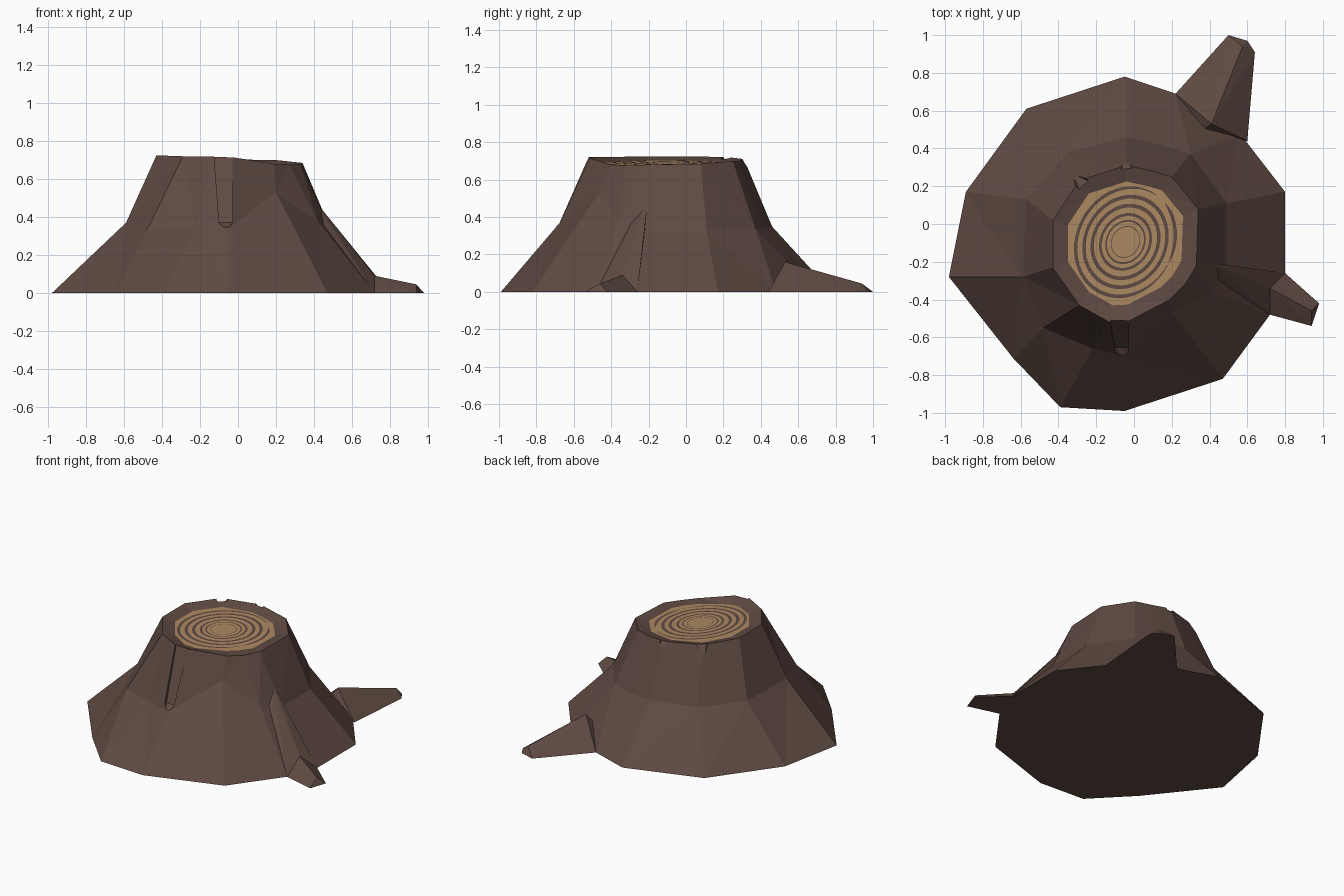
import bpy, bmesh, math

if "Cube" in bpy.data.objects:
    bpy.data.objects.remove(bpy.data.objects["Cube"])

def material(name, col):
    m = bpy.data.materials.new(name)
    m.diffuse_color = (*col, 1)
    m.use_nodes = True
    m.node_tree.nodes["Principled BSDF"].inputs["Base Color"].default_value = m.diffuse_color
    return m

BARK = material("bark", (0.115, 0.068, 0.055))
WOOD = material("cut_wood", (0.42, 0.25, 0.12))
CX, CY = -0.045, -0.095

def cut_z(x):
    # slightly tilted saw cut
    return 0.685 - 0.05 * (x - CX)

def finish(name, bm, mat):
    bmesh.ops.recalc_face_normals(bm, faces=bm.faces)
    me = bpy.data.meshes.new(name)
    bm.to_mesh(me)
    bm.free()
    ob = bpy.data.objects.new(name, me)
    bpy.context.collection.objects.link(ob)
    me.materials.append(mat)
    return ob

def hull(name, pts, mat=BARK):
    bm = bmesh.new()
    vs = [bm.verts.new(p) for p in pts]
    r = bmesh.ops.convex_hull(bm, input=vs)
    bmesh.ops.delete(bm, geom=[v for v in bm.verts if not v.link_faces], context='VERTS')
    return finish(name, bm, mat)

# Trunk columns, counter-clockwise: base xy, mid xyz, top xyz
COLS = [
    (0.80, 0.17, 0.49, 0.11, 0.33, 0.34, 0.08, 0.685),
    (0.56, 0.48, 0.30, 0.37, 0.34, 0.20, 0.25, 0.70),
    (0.22, 0.69, 0.14, 0.42, 0.34, 0.10, 0.28, 0.70),
    (-0.05, 0.78, -0.04, 0.46, 0.35, -0.04, 0.31, 0.71),
    (-0.57, 0.61, -0.35, 0.38, 0.35, -0.29, 0.23, 0.72),
    (-0.89, 0.17, -0.57, 0.13, 0.36, -0.43, 0.02, 0.725),
    (-0.98, -0.28, -0.59, -0.28, 0.37, -0.43, -0.23, 0.725),
    (-0.64, -0.71, -0.48, -0.55, 0.33, -0.29, -0.43, 0.72),
    (-0.39, -0.97, -0.22, -0.66, 0.34, -0.13, -0.52, 0.72),
    (-0.05, -0.99, -0.05, -0.70, 0.34, -0.03, -0.515, 0.715),
    (0.47, -0.82, 0.20, -0.465, 0.53, 0.19, -0.40, 0.68),
    (0.72, -0.48, 0.42, -0.36, 0.38, 0.27, -0.32, 0.675),
    (0.80, -0.26, 0.49, -0.22, 0.33, 0.33, -0.22, 0.68),
]
bm = bmesh.new()
rings = [[], [], [], []]
cut_outline = []
for bx, by, mx, my, mz, tx, ty, tz in COLS:
    ix, iy = CX + (tx - CX) * 0.79, CY + (ty - CY) * 0.79
    cut_outline.append((ix, iy, cut_z(ix) + 0.002))
    for ring, p in zip(rings, ((bx, by, 0), (mx, my, mz), (tx, ty, tz), (ix, iy, cut_z(ix)))):
        ring.append(bm.verts.new(p))
n = len(COLS)
for a, b in zip(rings, rings[1:]):
    for i in range(n):
        j = (i + 1) % n
        bm.faces.new((a[i], a[j], b[j], b[i]))
bm.faces.new(rings[0][::-1])
bm.faces.new(rings[3])
bmesh.ops.triangulate(bm, faces=[f for f in bm.faces if len(f.verts) == 4])
trunk = finish("trunk", bm, BARK)

# Bark groove at the front, chips on the back rim
cutters = [hull("groove_cutter", [
    (-0.13, -0.485, 0.78), (-0.03, -0.485, 0.78), (-0.13, -0.62, 0.78), (-0.03, -0.62, 0.78),
    (-0.10, -0.655, 0.37), (-0.03, -0.655, 0.37), (-0.10, -0.80, 0.36), (-0.03, -0.80, 0.36),
    (-0.06, -0.72, 0.33)])]
for x, y, dx, dy in ((-0.04, 0.31, 0.04, 0.0), (-0.285, 0.225, 0.03, 0.03)):
    ox, oy = -dy * 1.5, dx * 1.5  # outward direction
    cutters.append(hull("chip_cutter", [
        (x - dx - ox * .9, y - dy - oy * .9, 0.74), (x + dx - ox * .9, y + dy - oy * .9, 0.74),
        (x - dx + ox, y - dy + oy, 0.74), (x + dx + ox, y + dy + oy, 0.74),
        (x + ox, y + oy, 0.63)]))
bpy.context.view_layer.objects.active = trunk
for c in cutters:
    c.hide_render = True
    m = trunk.modifiers.new("cut", 'BOOLEAN')
    m.operation, m.solver, m.object = 'DIFFERENCE', 'EXACT', c
    bpy.ops.object.modifier_apply(modifier=m.name)
    bpy.data.objects.remove(c)

# Roots
hull("back_root", [(0.22, 0.69, 0), (0.60, 0.44, 0), (0.30, 0.45, 0), (0.41, 0.53, 0.16),
                   (0.64, 0.91, 0), (0.60, 0.97, 0), (0.50, 1.0, 0), (0.575, 0.94, 0.045)])
hull("right_root_upper", [(0.41, -0.205, 0.48), (0.40, -0.33, 0.36), (0.40, -0.22, 0.3),
                          (0.57, -0.28, 0.235), (0.72, -0.34, 0.09), (0.80, -0.26, 0), (0.72, -0.48, 0)])
hull("right_root_tip", [(0.72, -0.34, 0.09), (0.80, -0.26, 0), (0.72, -0.48, 0), (0.60, -0.36, 0),
                        (0.94, -0.46, 0.045), (0.98, -0.42, 0), (0.94, -0.54, 0)])

# Cut wood face
bm = bmesh.new()
bm.faces.new([bm.verts.new(p) for p in cut_outline])
finish("cut_face", bm, WOOD)

# Growth rings: radius, line width, start and end angle in degrees
RINGS = [(0.262, 0.017, 60, 335), (0.262, 0.017, 338, 405), (0.218, 0.018, 0, 360),
         (0.175, 0.018, 0, 360), (0.132, 0.014, 0, 360), (0.102, 0.009, 0, 360),
         (0.075, 0.004, 0, 360)]
for r, w, a0, a1 in RINGS:
    bm = bmesh.new()
    prev = None
    steps = max(6, int((a1 - a0) / 8))
    for k in range(steps + 1):
        t = math.radians(a0 + (a1 - a0) * k / steps)
        taper = min(1, 0.25 + 4 * min(k, steps - k) / steps) if a1 - a0 < 360 else 1
        pair = []
        for q in (r - w * taper / 2, r + w * taper / 2):
            u, v = q * math.cos(t), q * 1.1 * math.sin(t)
            x, y = CX + u + 0.12 * v, CY + v
            pair.append(bm.verts.new((x, y, cut_z(x) + 0.004)))
        if prev:
            bm.faces.new((prev[0], prev[1], pair[1], pair[0]))
        prev = pair
    finish("growth_ring", bm, BARK)
